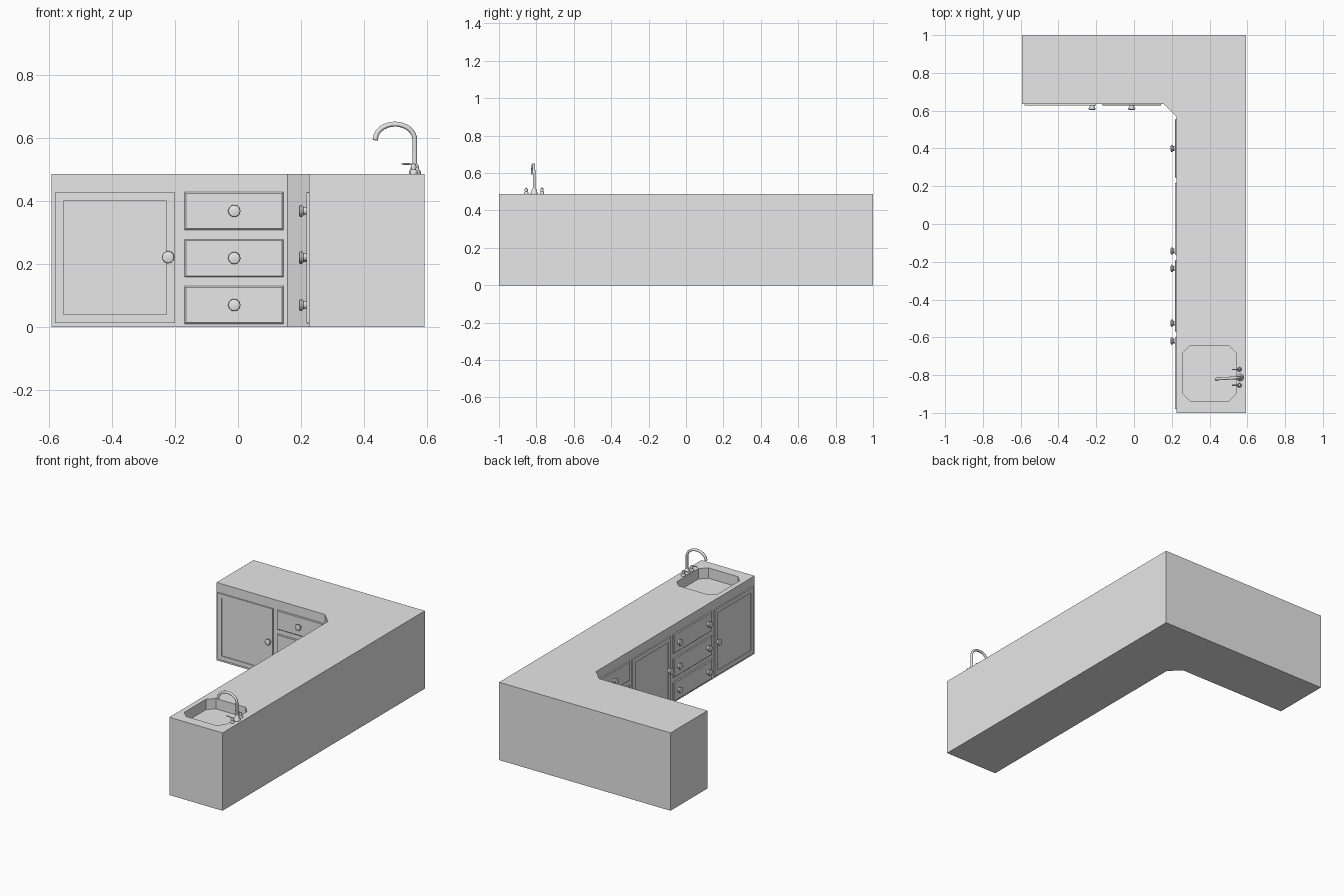
import bpy, bmesh, math
from mathutils import Vector

cube = bpy.data.objects.get("Cube")
if cube:
    bpy.data.objects.remove(cube, do_unlink=True)

# One plain grey for everything
grey = bpy.data.materials.new("light grey")
grey.use_nodes = True
grey.diffuse_color = (0.8, 0.8, 0.8, 1)
grey.node_tree.nodes["Principled BSDF"].inputs["Base Color"].default_value = (0.8, 0.8, 0.8, 1)

H = 0.487                       # worktop height
X, Y = 0.593, 1.0               # half extents
BACK_Y, SIDE_X = 0.635, 0.225   # cabinet front planes
THICK = 0.008                   # door and drawer thickness


def finish(name, bm, loc=(0, 0, 0), rot=(0, 0, 0), smooth=False):
    bmesh.ops.recalc_face_normals(bm, faces=bm.faces)
    mesh = bpy.data.meshes.new(name)
    bm.to_mesh(mesh)
    bm.free()
    mesh.materials.append(grey)
    obj = bpy.data.objects.new(name, mesh)
    obj.location, obj.rotation_euler = loc, rot
    bpy.context.collection.objects.link(obj)
    if smooth:
        bpy.ops.object.select_all(action='DESELECT')
        obj.select_set(True)
        bpy.context.view_layer.objects.active = obj
        bpy.ops.object.shade_smooth_by_angle(angle=math.radians(40))
    return obj


def prism(name, outline, z0, z1):
    bm = bmesh.new()
    face = bm.faces.new([bm.verts.new((x, y, z0)) for x, y in outline])
    top = bmesh.ops.extrude_face_region(bm, geom=[face])["geom"]
    bmesh.ops.translate(bm, vec=(0, 0, z1 - z0),
                        verts=[v for v in top if isinstance(v, bmesh.types.BMVert)])
    return finish(name, bm)


def lathe(name, profile, loc, rot=(0, 0, 0), steps=20):
    bm = bmesh.new()
    verts = [bm.verts.new((r, 0, h)) for r, h in profile]
    edges = [bm.edges.new(pair) for pair in zip(verts, verts[1:])]
    bmesh.ops.spin(bm, geom=verts + edges, cent=(0, 0, 0), axis=(0, 0, 1),
                   angle=2 * math.pi, steps=steps)
    bmesh.ops.remove_doubles(bm, verts=bm.verts, dist=0.0001)
    return finish(name, bm, loc, rot, smooth=True)


def tube(name, points, radius, tip=1.0):
    curve = bpy.data.curves.new(name, 'CURVE')
    curve.dimensions = '3D'
    curve.bevel_depth, curve.bevel_resolution = radius, 3
    curve.use_fill_caps = True
    spline = curve.splines.new('POLY')
    spline.points.add(len(points) - 1)
    for i, p in enumerate(points):
        spline.points[i].co = (*p, 1)
        spline.points[i].radius = 1 + (tip - 1) * i / (len(points) - 1)
    curve.materials.append(grey)
    obj = bpy.data.objects.new(name, curve)
    bpy.context.collection.objects.link(obj)
    return obj


# Cabinet body: an L with a cut inner corner
C = 0.068
body = prism("cabinet_body", [
    (-X, Y), (-X, BACK_Y), (SIDE_X - C, BACK_Y), (SIDE_X, BACK_Y - C),
    (SIDE_X, -Y), (X, -Y), (X, Y)], 0, H)

# Sink basin cut into the worktop
x0, x1, y0, y1, c = 0.257, 0.542, -0.937, -0.643, 0.04
cutter = prism("sink_cutter", [
    (x0 + c, y0), (x1 - c, y0), (x1, y0 + c), (x1, y1 - c),
    (x1 - c, y1), (x0 + c, y1), (x0, y1 - c), (x0, y0 + c)], H - 0.065, H + 0.1)
cutter.hide_render = True
cut = body.modifiers.new("sink", 'BOOLEAN')
cut.operation, cut.solver, cut.object = 'DIFFERENCE', 'EXACT', cutter
bpy.context.view_layer.objects.active = body
bpy.ops.object.modifier_apply(modifier=cut.name)
bpy.data.objects.remove(cutter, do_unlink=True)


# Fronts are placed along a run: "back" faces -y, "side" faces -x
def place(run, u, z, out=0.0):
    if run == "back":
        return (u, BACK_Y - out, z), 0
    return (SIDE_X - out, u, z), -math.pi / 2


def front(name, run, u0, u1, z0, z1, door):
    bm = bmesh.new()
    bmesh.ops.create_cube(bm, size=1)
    bmesh.ops.scale(bm, vec=(abs(u1 - u0), THICK, z1 - z0), verts=bm.verts)
    bmesh.ops.translate(bm, vec=(0, -THICK / 2, 0), verts=bm.verts)
    bm.normal_update()
    face = min(bm.faces, key=lambda f: f.calc_center_median().y)
    if door:       # recessed middle panel with square walls
        bmesh.ops.inset_region(bm, faces=[face], thickness=0.038)
        moved = bmesh.ops.extrude_face_region(bm, geom=[face])["geom"]
        bmesh.ops.delete(bm, geom=[face], context='FACES_ONLY')
        bmesh.ops.translate(bm, vec=(0, 0.005, 0),
                            verts=[v for v in moved if isinstance(v, bmesh.types.BMVert)])
    else:          # bevelled drawer rim
        bmesh.ops.bevel(bm, geom=list(face.edges), offset=0.004, segments=1,
                        affect='EDGES')
    loc, rz = place(run, (u0 + u1) / 2, (z0 + z1) / 2)
    finish(name, bm, loc, (0, 0, rz))


KNOB = [(0.011, 0), (0.013, 0.012), (0.018, 0.016), (0.0195, 0.02),
        (0.018, 0.024), (0.012, 0.026), (0, 0.0265)]


def knob(name, run, u, z):
    loc, rz = place(run, u, z, THICK - 0.003)
    lathe(name, KNOB, loc, (math.pi / 2, 0, rz))


def door(name, run, u0, u1, knob_u):
    front(name, run, u0, u1, 0.013, 0.428, True)
    knob(name + "_knob", run, knob_u, 0.222)


def drawers(name, run, u0, u1, knobs):
    for i, z in enumerate((0.07, 0.219, 0.369)):
        front(f"{name}_{i + 1}", run, u0, u1, z - 0.06, z + 0.06, False)
        for k, u in enumerate(knobs):
            knob(f"{name}_{i + 1}_knob_{k + 1}", run, u, z)


door("back_door", "back", -0.581, -0.2, -0.222)
drawers("back_drawer", "back", -0.17, 0.144, [-0.012])
drawers("corner_drawer", "side", 0.243, 0.555, [0.4])
door("middle_door", "side", -0.164, 0.217, -0.143)
drawers("wide_drawer", "side", -0.571, -0.19, [-0.235, -0.525])
door("sink_door", "side", -0.98, -0.598, -0.62)

# Tap: flared base, curved spout and two lever handles
TX, TY = 0.562, -0.812
lathe("tap_base", [(0.019, 0), (0.019, 0.008), (0.014, 0.014), (0.012, 0.026),
                   (0.008, 0.032), (0, 0.032)], (TX, TY, H))
path = [Vector((TX, TY, H)), Vector((TX, TY, H + 0.06))]
for i in range(15):
    a = math.radians(i * 11.5)
    path.append(Vector((TX - 0.063 + 0.063 * math.cos(a), TY - 0.0006 * i,
                        0.595 + 0.05 * math.sin(a))))
path.append(Vector((0.436, TY - 0.01, 0.594)))
tube("tap_spout", path, 0.0075, 1.1)
for side, name in ((-1, "right"), (1, "left")):
    y = TY + side * 0.042
    lathe(f"{name}_tap_handle", [(0.012, 0), (0.012, 0.008), (0.008, 0.013), (0.009, 0.024),
                                 (0.007, 0.031), (0, 0.033)], (TX - 0.004, y, H), steps=14)
    tube(f"{name}_tap_lever", [(TX, y, H + 0.03), (TX - 0.043, y, H + 0.032)], 0.003)
